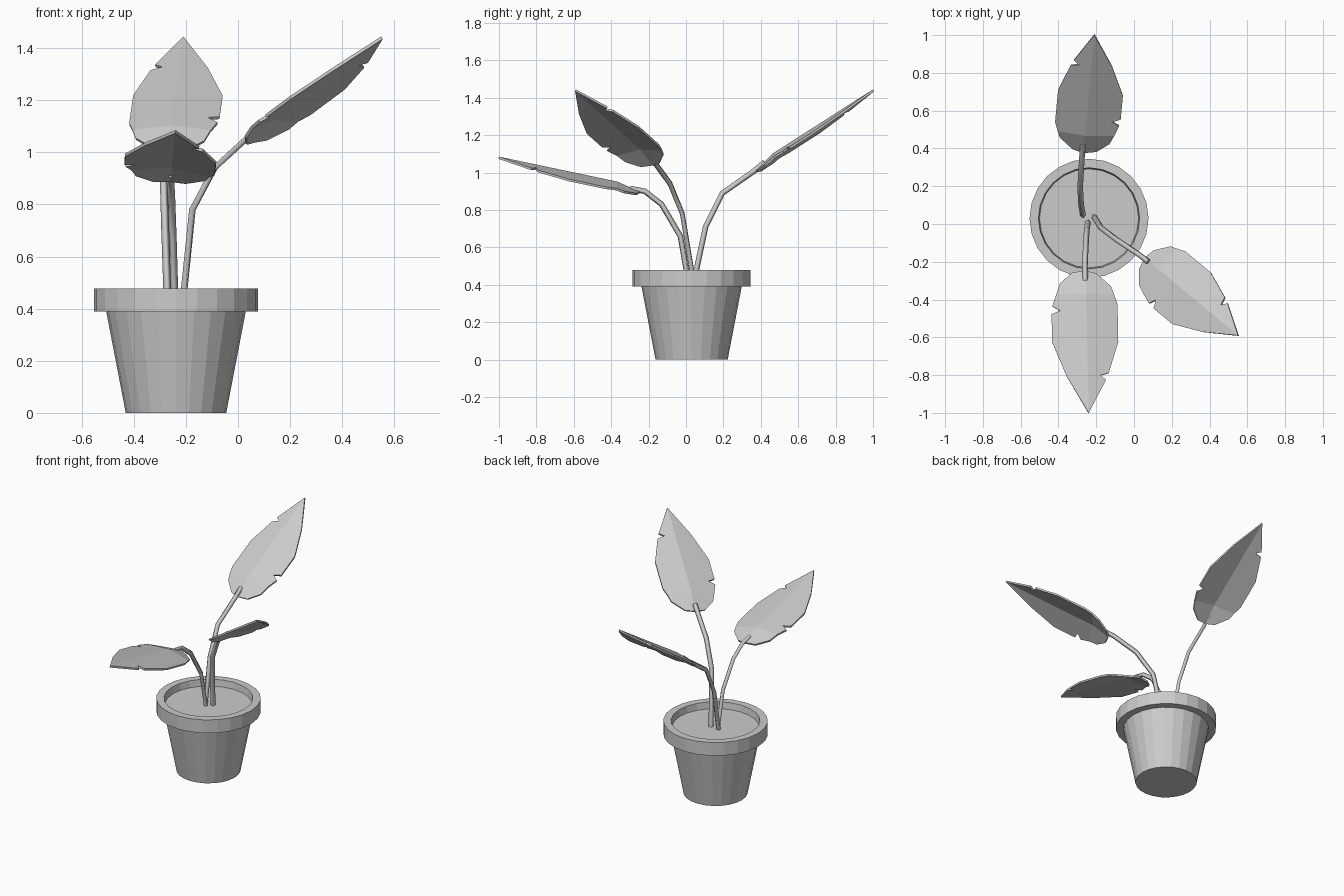
import bpy, bmesh, math
from mathutils import Vector, Matrix

if "Cube" in bpy.data.objects:
    bpy.data.objects.remove(bpy.data.objects["Cube"])

POT_X, POT_Y, SIDES = -0.238, 0.03, 24


def finish(bm, name):
    mesh = bpy.data.meshes.new(name)
    bm.to_mesh(mesh)
    bm.free()
    obj = bpy.data.objects.new(name, mesh)
    bpy.context.collection.objects.link(obj)
    return obj


def lathe(name, profile):
    """Revolve a (radius, z) profile around the pot axis."""
    bm = bmesh.new()
    rings = []
    for r, z in profile:
        rings.append([bm.verts.new((POT_X + r * math.cos(math.tau * i / SIDES),
                                    POT_Y + r * math.sin(math.tau * i / SIDES), z))
                      for i in range(SIDES)])
    for a, b in zip(rings, rings[1:]):
        for i in range(SIDES):
            j = (i + 1) % SIDES
            bm.faces.new((a[i], a[j], b[j], b[i]))
    bm.faces.new(rings[0][::-1])
    bm.faces.new(rings[-1])
    return finish(bm, name)


# Pot with a thick rim, closed at the soil level
lathe("pot", [(0.193, 0), (0.268, 0.39), (0.315, 0.39), (0.315, 0.478),
              (0.268, 0.478), (0.262, 0.435)])

# Leaf outline halves: (along, across), each with one torn notch
LEAF_LENGTH, BEND = 0.78, 0.13
LEFT = [(0, 0), (0.015, 0.06), (0.085, 0.135), (0.185, 0.168), (0.39, 0.168),
        (0.56, 0.113), (0.573, 0.067), (0.597, 0.098), (LEAF_LENGTH, 0)]
RIGHT = [(0, 0), (0.01, -0.07), (0.07, -0.137), (0.195, -0.18), (0.22, -0.14),
         (0.237, -0.185), (0.39, -0.185), (0.577, -0.112), (LEAF_LENGTH, 0)]


def leaf(name, base, tip, roll):
    bm = bmesh.new()
    for half in (LEFT[::-1], RIGHT):
        bm.faces.new([bm.verts.new((u, v, 0)) for u, v in half])
    bmesh.ops.bisect_plane(bm, geom=bm.verts[:] + bm.edges[:] + bm.faces[:],
                           plane_co=(BEND, 0, 0), plane_no=(1, 0, 0))
    bmesh.ops.remove_doubles(bm, verts=bm.verts, dist=0.0005)
    # fold along the midrib and bend the base down
    for v in bm.verts:
        v.co.z = -0.15 * abs(v.co.y) - 0.22 * max(0, BEND - v.co.x)
    for f in bm.faces:
        f.normal_update()
        if f.normal.z < 0:
            f.normal_flip()
    # place from base to tip
    base, tip = Vector(base), Vector(tip)
    along = (tip - base).normalized()
    side = Vector((0, 0, 1)).cross(along).normalized()
    rot = Matrix((along, side, along.cross(side))).transposed().to_4x4()
    scale = (tip - base).length / LEAF_LENGTH
    bm.transform(Matrix.Translation(base) @ rot
                 @ Matrix.Rotation(math.radians(roll), 4, 'X') @ Matrix.Scale(scale, 4))
    obj = finish(bm, name)
    mod = obj.modifiers.new("thickness", 'SOLIDIFY')
    mod.thickness = 0.012
    mod.offset = -1


def stem(name, points):
    curve = bpy.data.curves.new(name, 'CURVE')
    curve.dimensions = '3D'
    curve.bevel_depth = 0.015
    curve.bevel_resolution = 0
    curve.use_fill_caps = True
    spline = curve.splines.new('POLY')
    spline.points.add(len(points) - 1)
    for p, co in zip(spline.points, points):
        p.co = (*co, 1)
    bpy.context.collection.objects.link(bpy.data.objects.new(name, curve))


# Leaves
leaf("back_leaf", (-0.27, 0.36, 1.036), (-0.21, 1.0, 1.445), 0)
leaf("right_leaf", (0.045, -0.17, 1.07), (0.55, -0.59, 1.445), 6)
leaf("front_leaf", (-0.255, -0.24, 0.925), (-0.24, -1.0, 1.085), -5.5)

# Stems
stem("back_stem", [(-0.27, 0.043, 0.42), (-0.28, 0.105, 0.71), (-0.285, 0.195, 0.89),
                   (-0.275, 0.36, 1.005), (-0.27, 0.42, 1.055)])
stem("right_stem", [(-0.212, 0.04, 0.42), (-0.175, -0.02, 0.78), (-0.09, -0.085, 0.94),
                    (0.03, -0.165, 1.05), (0.075, -0.2, 1.08)])
stem("front_stem", [(-0.243, 0.012, 0.42), (-0.25, -0.03, 0.66), (-0.256, -0.13, 0.83),
                    (-0.26, -0.22, 0.90), (-0.258, -0.3, 0.915)])
